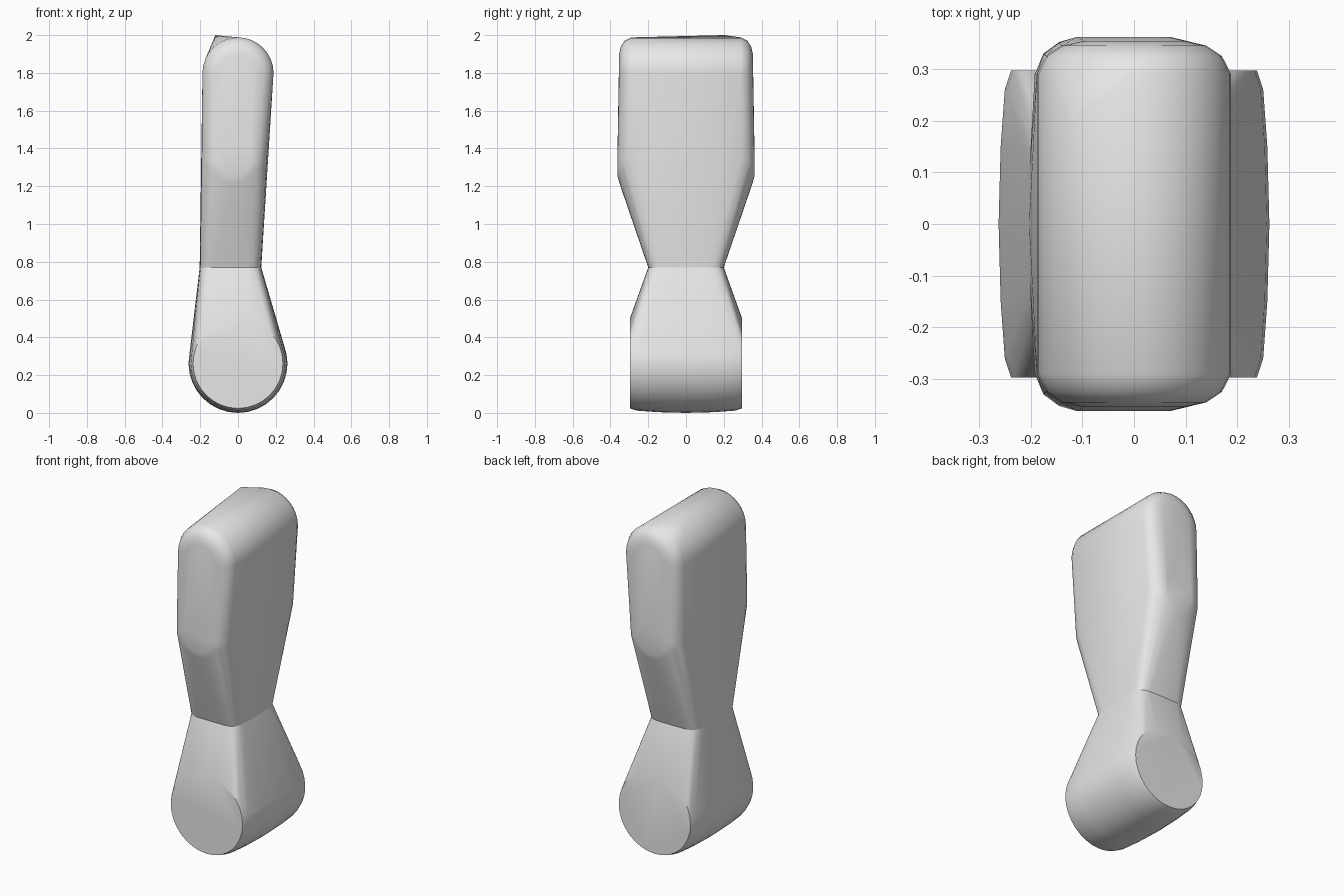
import bpy
import bmesh
from math import cos, sin, tau, copysign, radians

cube = bpy.data.objects.get("Cube")
if cube:
    bpy.data.objects.remove(cube, do_unlink=True)

grey = bpy.data.materials.new("plain grey")
grey.use_nodes = True
grey.diffuse_color = (0.8, 0.8, 0.8, 1)
grey.node_tree.nodes["Principled BSDF"].inputs["Base Color"].default_value = (0.8, 0.8, 0.8, 1)


def barrel(x, z, profile, sides=32):
    """Rings around a front-to-back axis, mirrored in y; profile holds (y, radius)."""
    return [(x + r * cos(tau * i / sides), side * y, z + r * sin(tau * i / sides))
            for y, r in profile for side in (-1, 1) for i in range(sides)]


def neck_section(z, sides=32, power=0.35):
    """Horizontal section with rounded corners and slightly bowed sides."""
    points = []
    for i in range(sides):
        c, s = cos(tau * i / sides), sin(tau * i / sides)
        points.append((-0.04 + 0.163 * copysign(abs(c) ** power, c),
                       0.2 * copysign(abs(s) ** power, s), z))
    return points


def hull(name, points):
    """Convex skin around the points, smooth with sharp creases kept."""
    bm = bmesh.new()
    for p in points:
        bm.verts.new(p)
    result = bmesh.ops.convex_hull(bm, input=bm.verts[:])
    unused = {g for g in result["geom_interior"] + result["geom_unused"]
              if isinstance(g, bmesh.types.BMVert)}
    bmesh.ops.delete(bm, geom=list(unused), context="VERTS")
    bmesh.ops.dissolve_limit(bm, angle_limit=radians(0.5), verts=bm.verts[:], edges=bm.edges[:])
    bmesh.ops.recalc_face_normals(bm, faces=bm.faces[:])
    mesh = bpy.data.meshes.new(name)
    bm.to_mesh(mesh)
    bm.free()
    mesh.materials.append(grey)
    obj = bpy.data.objects.new(name, mesh)
    bpy.context.collection.objects.link(obj)
    bpy.ops.object.select_all(action="DESELECT")
    obj.select_set(True)
    bpy.context.view_layer.objects.active = obj
    bpy.ops.object.shade_smooth_by_angle(angle=radians(30))
    return obj


# Upper block: rounded top, widest at mid height, tapering to the neck
top = barrel(0, 1.8, [(0.29, 0.188), (0.325, 0.17), (0.345, 0.14), (0.354, 0.1)])
middle = barrel(-0.02, 1.34, [(0.29, 0.172), (0.33, 0.155), (0.352, 0.125), (0.362, 0.09)])
peak = [(-0.12, 0.2, 2.0)]
hull("upper_block", top + middle + peak + neck_section(0.77))

# Lower block: barrel-shaped foot rising to the neck
foot = barrel(0, 0.262, [(0, 0.262), (0.15, 0.258), (0.26, 0.25), (0.297, 0.238)])
hull("lower_block", foot + neck_section(0.77))
